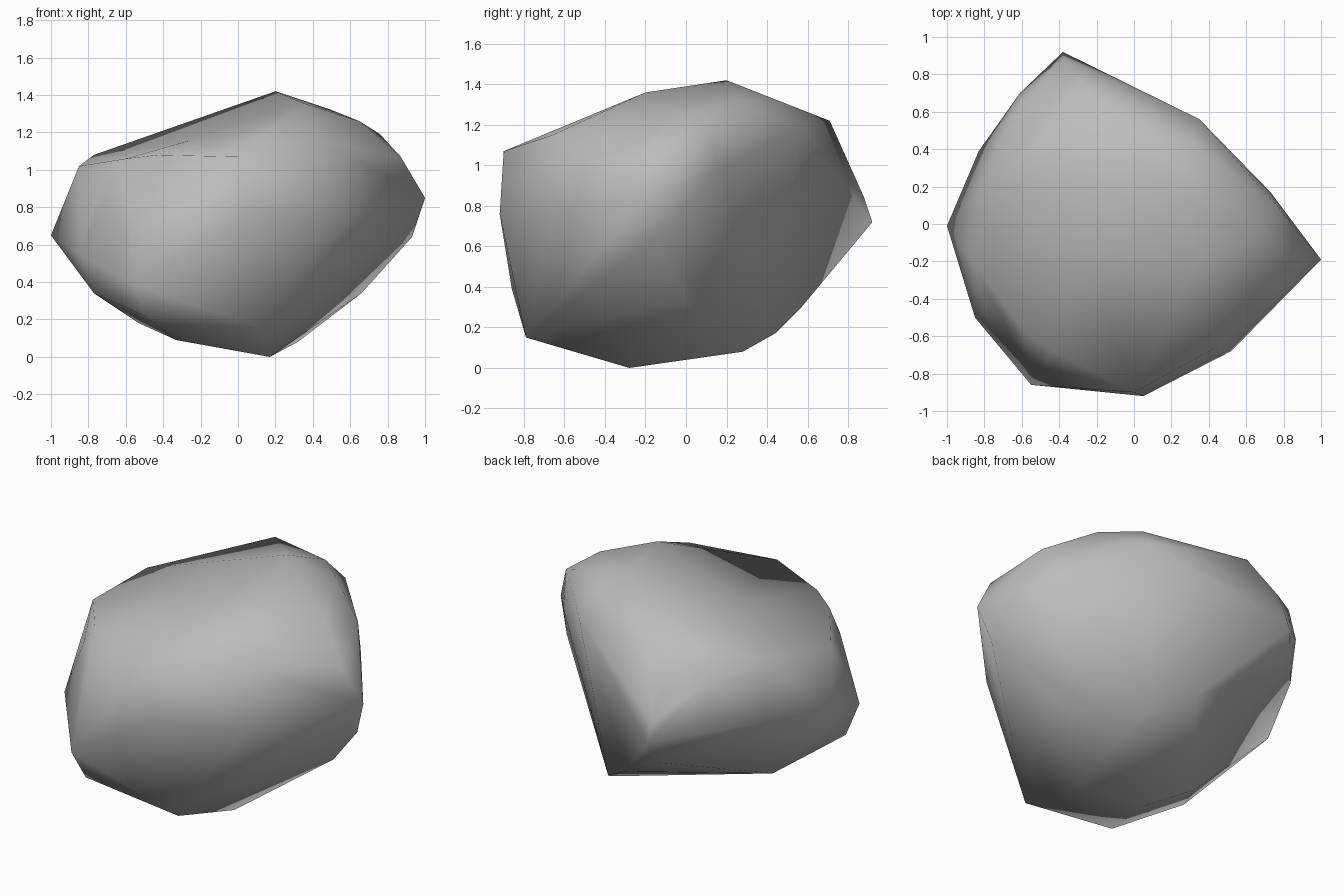
import bpy
import bmesh
from mathutils import Vector

cube = bpy.data.objects.get("Cube")
if cube:
    bpy.data.objects.remove(cube, do_unlink=True)


def make_material(name, grey):
    material = bpy.data.materials.new(name)
    material.use_nodes = True
    colour = (grey, grey, grey, 1)
    material.diffuse_color = colour
    shader = next(n for n in material.node_tree.nodes if n.type == "BSDF_PRINCIPLED")
    shader.inputs["Base Color"].default_value = colour
    shader.inputs["Roughness"].default_value = 0.8
    return material


# Corners of the boulder, grouped from the ground up
underside = [
    (.17, -.28, 0), (.32, .28, .08), (-.33, -.3, .09), (.14, -.79, .15),
    (.23, .44, .17), (-.53, -.1, .18), (-.5, -.79, .22),
]
lower_flank = [(.66, 0, .34), (-.77, -.48, .34), (-.55, -.86, .39)]
girth = [
    (1, -.19, .85), (.93, -.15, .64), (-.38, .92, .72), (-.61, .7, .84),
    (-.83, .39, .77), (-1, -.01, .65), (-.91, -.08, .81), (-.85, -.5, .55),
    (-.79, -.48, .75), (.05, -.92, .76), (.52, -.68, .75),
]
shoulder = [
    (-.38, .88, .84), (-.4, .8, 1), (-.6, .65, 1.05), (-.76, .35, 1.03),
    (-.77, .2, 1.08), (-.85, -.22, 1.02), (-.68, -.55, .93), (-.6, -.56, 1.06),
    (-.43, -.68, 1.08), (0, -.9, 1.07), (.87, -.23, 1.07), (.73, .17, .98),
    (.44, -.66, 1.15), (.35, .56, 1.18),
]
crown = [
    (.76, .1, 1.19), (.65, -.08, 1.26), (-.24, .71, 1.22), (.5, .27, 1.32),
    (.3, .43, 1.33), (.34, -.2, 1.36), (.2, .2, 1.42),
]
# Sunken corners: wrapped while pulled outward, then let back in
top_hollow = [(-.25, -.17, 1.16)]
back_hollow = [(-.28, .66, .47), (.02, .57, .3)]


def build_boulder(name, solid_groups, hollow_groups, material):
    """Wrap the corners in a tight skin, sink the hollows and shade it softly."""
    bm = bmesh.new()
    for group in solid_groups:
        for corner in group:
            bm.verts.new(Vector(corner))
    pulled = []
    for group, pull in hollow_groups:
        for corner in group:
            pulled.append((bm.verts.new(Vector(corner) + pull), Vector(corner)))
    wrapped = bmesh.ops.convex_hull(bm, input=bm.verts[:])
    for vert, resting_place in pulled:
        vert.co = resting_place
    unused = {g for g in wrapped["geom_interior"] + wrapped["geom_unused"]
              if isinstance(g, bmesh.types.BMVert)}
    bmesh.ops.delete(bm, geom=list(unused), context="VERTS")
    bmesh.ops.recalc_face_normals(bm, faces=bm.faces[:])
    for face in bm.faces:
        face.smooth = True
    mesh = bpy.data.meshes.new(name)
    bm.to_mesh(mesh)
    bm.free()
    mesh.materials.append(material)
    boulder = bpy.data.objects.new(name, mesh)
    bpy.context.collection.objects.link(boulder)
    return boulder


stone_grey = make_material("stone_grey", 0.5)
build_boulder(
    "boulder",
    [underside, lower_flank, girth, shoulder, crown],
    [(top_hollow, Vector((0, 0, .13))), (back_hollow, Vector((0, .08, -.04)))],
    stone_grey,
)
